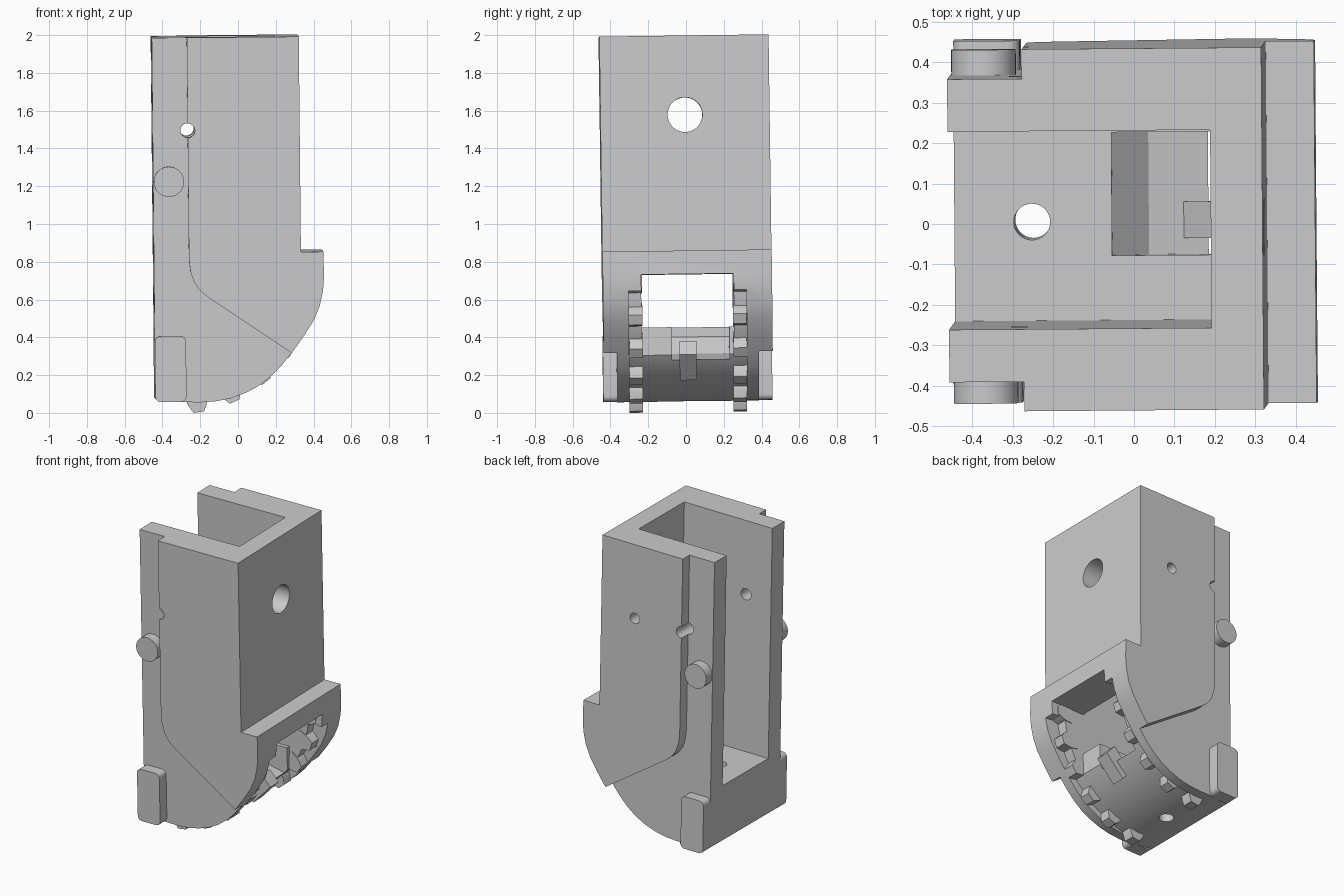
import bpy, bmesh, math
from mathutils import Matrix, Vector

if "Cube" in bpy.data.objects:
    bpy.data.objects.remove(bpy.data.objects["Cube"])

CX, CZ = -0.32, 0.722          # centre of the curved toothed foot


def polar(r, deg):
    a = math.radians(deg)
    return (CX + r * math.sin(a), CZ - r * math.cos(a))


def prism(name, pts, y0, y1):
    """Extrude an x-z outline from y0 to y1."""
    bm = bmesh.new()
    a = [bm.verts.new((x, y0, z)) for x, z in pts]
    b = [bm.verts.new((x, y1, z)) for x, z in pts]
    n = len(pts)
    bm.faces.new(a)
    bm.faces.new(b[::-1])
    for i in range(n):
        j = (i + 1) % n
        bm.faces.new((a[j], a[i], b[i], b[j]))
    bmesh.ops.recalc_face_normals(bm, faces=bm.faces)
    me = bpy.data.meshes.new(name)
    bm.to_mesh(me)
    bm.free()
    ob = bpy.data.objects.new(name, me)
    bpy.context.collection.objects.link(ob)
    return ob


def box(name, x0, x1, y0, y1, z0, z1):
    return prism(name, [(x0, z0), (x1, z0), (x1, z1), (x0, z1)], y0, y1)


def cyl(name, r, depth, loc, axis, n=40):
    bm = bmesh.new()
    rot = {'X': Matrix.Rotation(math.pi / 2, 4, 'Y'),
           'Y': Matrix.Rotation(math.pi / 2, 4, 'X'), 'Z': Matrix()}[axis]
    bmesh.ops.create_cone(bm, cap_ends=True, segments=n, radius1=r, radius2=r,
                          depth=depth, matrix=Matrix.Translation(loc) @ rot)
    me = bpy.data.meshes.new(name)
    bm.to_mesh(me)
    bm.free()
    ob = bpy.data.objects.new(name, me)
    bpy.context.collection.objects.link(ob)
    return ob


def boolean(target, other, op='DIFFERENCE'):
    mod = target.modifiers.new("cut", 'BOOLEAN')
    mod.operation, mod.solver, mod.object = op, 'EXACT', other
    bpy.context.view_layer.objects.active = target
    bpy.ops.object.modifier_apply(modifier=mod.name)
    bpy.data.objects.remove(other, do_unlink=True)


def rounded(x0, x1, z0, z1, r, n=5):
    pts = []
    for cx, cz, s in ((x1 - r, z1 - r, 0), (x0 + r, z1 - r, 90),
                      (x0 + r, z0 + r, 180), (x1 - r, z0 + r, 270)):
        for i in range(n + 1):
            a = math.radians(s + 90 * i / n)
            pts.append((cx + r * math.cos(a), cz + r * math.sin(a)))
    return pts


TOP = 1.992
# upper flange rim and lower foot curve
rim = [(0.328, TOP), (0.328, 0.852), (0.447, 0.852), (0.449, 0.72), (0.443, 0.645),
       (0.425, 0.565), (0.393, 0.49), (0.335, 0.4), (0.274, 0.317)]
foot = [(0.22, 0.25), (0.165, 0.195), (0.1, 0.145), (0.03, 0.108), (-0.05, 0.08),
        (-0.13, 0.065), (-0.21, 0.06), (-0.3, 0.062), (-0.38, 0.069), (-0.45, 0.08)]

# core body and wider side plates
body = prism("channel_body", [(-0.45, TOP)] + rim + foot, -0.375, 0.375)
bend = [(-0.17, 0.62), (-0.21, 0.655), (-0.24, 0.7), (-0.258, 0.755), (-0.265, 0.82)]
for s in (-1, 1):
    plate = prism("side_plate", rim + bend + [(-0.265, TOP)], *sorted((s * 0.375, s * 0.448)))
    boolean(body, plate, 'UNION')

# open channel, window in the flange, recessed band for the teeth
boolean(body, box("channel_cut", -0.8, 0.2, -0.245, 0.245, 0.45, 2.5))
boolean(body, box("window_cut", 0.1999, 0.8, -0.245, 0.245, 0.1, 0.728))
arc = [-15 + 99 * i / 24 for i in range(25)]
band = [polar(0.668, a) for a in arc] + [polar(1.0, a) for a in arc[::-1]]
boolean(body, prism("band_cut", band, -0.312, 0.312))
# recess in the channel floor
boolean(body, prism("floor_recess_cut", [(-0.06, 0.5), (-0.06, 0.4), (0.03, 0.31),
                                         (0.25, 0.26), (0.25, 0.5)], -0.085, 0.22))

# round holes
boolean(body, cyl("wall_hole", 0.092, 0.6, (0.3, 0, 1.573), 'X'))
boolean(body, cyl("floor_hole", 0.045, 1, (-0.258, 0, 0.2), 'Z', 32))
boolean(body, cyl("edge_hole", 0.038, 2, (-0.265, 0, 1.5), 'Y', 24))
boolean(body, cyl("side_hole", 0.035, 0.5, (0.08, 0.4, 1.5), 'Y', 24))

# rows of teeth on both sides of the foot
tooth_pts = ((0.62, 0.06), (0.668, 0.054), (0.69, 0.046), (0.722, 0.028))
for side, s in (("front", -1), ("back", 1)):
    for i in range(6):
        mid = 8 + 15.8 * i
        outline = [polar(r, mid + math.degrees(h / r)) for r, h in tooth_pts]
        outline += [polar(r, mid - math.degrees(h / r)) for r, h in tooth_pts[::-1]]
        prism(f"{side}_tooth_{i + 1}", outline, *sorted((s * 0.24, s * 0.311)))
    # side pin and foot pad
    cyl(f"{side}_pin", 0.08, 0.1, (-0.367, s * 0.388, 1.23), 'Y')
    prism(f"{side}_foot_pad", rounded(-0.45, -0.285, 0.064, 0.413, 0.03),
          *sorted((s * 0.36, s * 0.448)))

# central key on the foot
prism("centre_key", [polar(0.62, 39), polar(0.712, 39), polar(0.712, 54), polar(0.62, 56)],
      -0.045, 0.045)

# slight overall lean, then smooth the curves and settle on the ground
lean = (Matrix.Translation((0, 0, 1)) @ Matrix.Rotation(0.008, 4, 'Z')
        @ Matrix.Rotation(0.0135, 4, 'X') @ Matrix.Rotation(-0.01, 4, 'Y')
        @ Matrix.Translation((0, 0, -1)))
obs = list(bpy.context.collection.objects)
for ob in obs:
    ob.data.transform(lean)
low = min(v.co.z for ob in obs for v in ob.data.vertices)
for ob in obs:
    ob.data.transform(Matrix.Translation((0, 0, -low)))
    ob.select_set(True)
bpy.context.view_layer.objects.active = body
bpy.ops.object.shade_smooth_by_angle(angle=math.radians(20))
